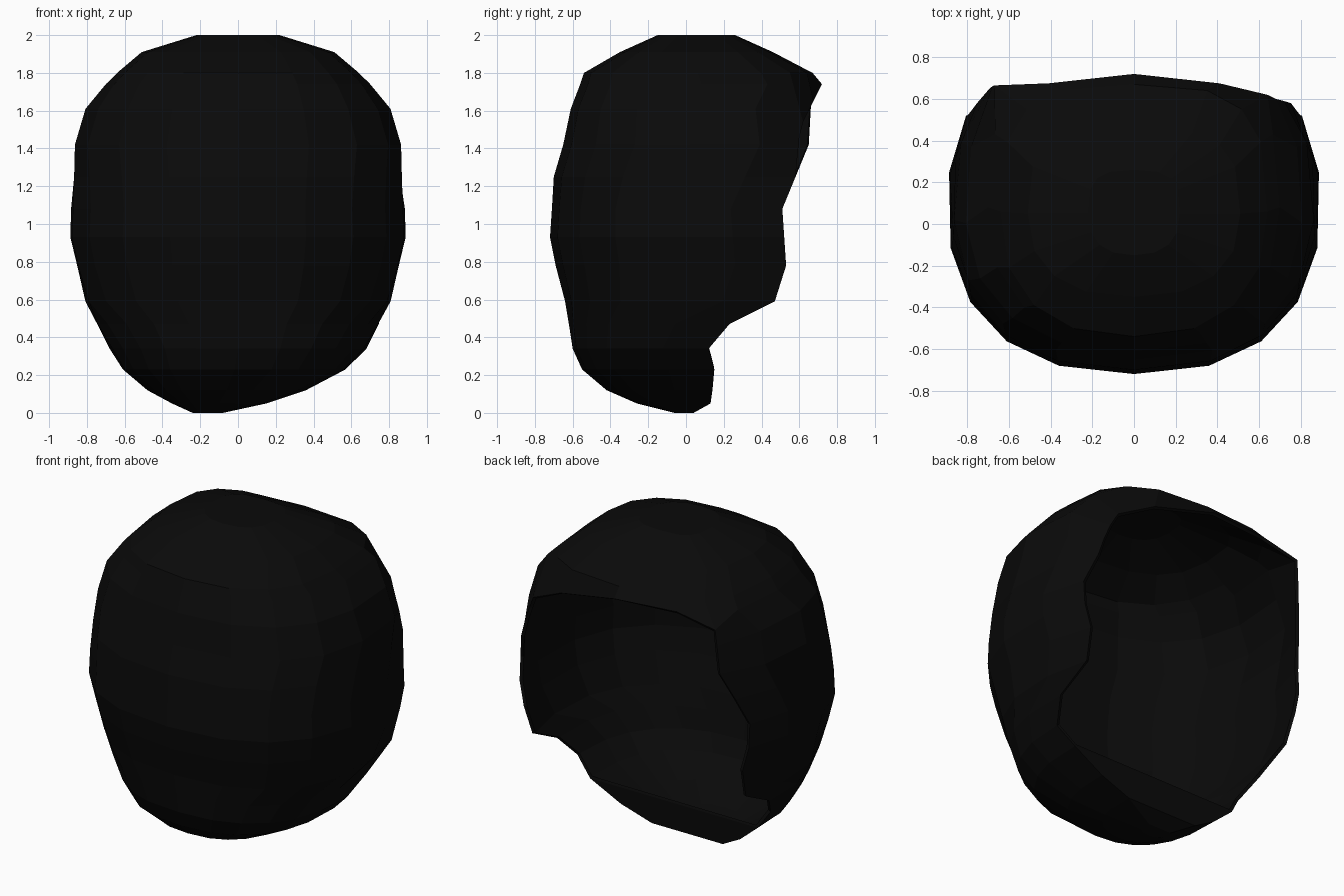
import bpy, bmesh, math

if "Cube" in bpy.data.objects:
    bpy.data.objects.remove(bpy.data.objects["Cube"])

# One flat near-black colour
black = bpy.data.materials.new("near_black")
black.diffuse_color = (0.003, 0.003, 0.003, 1)
black.use_nodes = True
black.node_tree.nodes["Principled BSDF"].inputs["Base Color"].default_value = black.diffuse_color

# Rings from crown to base: height, half width, front y, widest y, back y, x shift
# Closed rings make the crown; open rings stop at the rim y of the opening.
CLOSED = [
    (2.00, 0.22, -0.15, 0.05, 0.26, 0),
    (1.91, 0.51, -0.35, 0.05, 0.46, 0),
    (1.80, 0.64, -0.54, 0.06, 0.67, 0),
    (1.74, 0.70, -0.56, 0.08, 0.72, 0),
]
OPEN = [
    (1.61, 0.81, -0.61, 0.10, 0.63, 0),
    (1.42, 0.865, -0.65, 0.10, 0.65, 0),
    (1.25, 0.875, -0.70, 0.10, 0.58, 0),
    (1.08, 0.89, -0.71, 0.10, 0.51, 0),
    (0.93, 0.895, -0.72, 0.10, 0.52, 0),
    (0.78, 0.86, -0.69, 0.10, 0.53, 0),
    (0.59, 0.81, -0.64, 0.10, 0.47, 0),
    (0.47, 0.75, -0.62, 0.10, 0.23, 0),
    (0.34, 0.68, -0.60, 0.08, 0.12, 0),
    (0.23, 0.59, -0.55, 0.08, 0.15, -0.02),
    (0.12, 0.42, -0.42, 0.08, 0.14, -0.06),
    (0.05, 0.25, -0.26, 0.07, 0.13, -0.10),
    (0.00, 0.08, -0.06, -0.01, 0.04, -0.16),
]
HALF, RIM = 8, 6          # columns per half ring, last column kept at the opening
FRONT_N, BACK_N, CROWN_N = 2.4, 2.3, 3.2
VIRTUAL_BACK = 0.92       # back of the full curve the open rings are cut from

# Uneven fringe corners: (ring, column) -> position
CORNERS = {
    (3, 7): (0.41, 0.675, 1.65), (3, 6): (0.64, 0.62, 1.54),
    (4, 6): (0.68, 0.60, 1.46), (5, 6): (0.72, 0.59, 1.36),
    (3, -7): (-0.41, 0.675, 1.75), (3, -6): (-0.67, 0.665, 1.70),
    (4, -6): (-0.68, 0.66, 1.60),
}


def ring_point(angle, w, f, mid, back, back_n):
    """Point on a rounded-square ring; angle 0 is the front, pi the back."""
    s, c = math.sin(angle), math.cos(angle)
    n = FRONT_N if c > 0 else back_n
    x = math.copysign(abs(s) ** (2 / n), s) * w
    depth = (f - mid) if c > 0 else (back - mid)
    return x, mid + depth * abs(c) ** (2 / n)


bm = bmesh.new()
rings = []
for i, (z, w, f, mid, back, shift) in enumerate(CLOSED + OPEN):
    is_open = i >= len(CLOSED)
    if is_open:
        ratio = (back - mid) / (VIRTUAL_BACK - mid)
        end = math.pi / 2 + math.asin(ratio ** (BACK_N / 2))
        cols, step, curve_back, n = range(-RIM, RIM + 1), end / RIM, VIRTUAL_BACK, BACK_N
    else:
        cols, step, curve_back, n = range(-HALF + 1, HALF + 1), math.pi / HALF, back, CROWN_N
    ring = {}
    for k in cols:
        x, y = ring_point(k * step, w, f, mid, curve_back, n)
        ring[k] = bm.verts.new(CORNERS.get((i, k), (x + shift, y, z)))
    if not is_open:
        ring[-HALF] = ring[HALF]
    rings.append(ring)

# Walls between neighbouring rings
for up, low in zip(rings, rings[1:]):
    for k in range(-HALF, HALF):
        if all(j in r for r in (up, low) for j in (k, k + 1)):
            bm.faces.new((low[k], low[k + 1], up[k + 1], up[k]))

# Low upright wall across the open side at the base
for up, low in zip(rings[-4:], rings[-3:]):
    bm.faces.new((low[RIM], low[-RIM], up[-RIM], up[RIM]))

# Crown and base caps
bm.faces.new([rings[0][k] for k in range(-HALF + 1, HALF + 1)])
bm.faces.new([rings[-1][k] for k in range(RIM, -RIM - 1, -1)])

mesh = bpy.data.meshes.new("hair_shell")
bm.to_mesh(mesh)
bm.free()
mesh.materials.append(black)
shell = bpy.data.objects.new("hair_shell", mesh)
bpy.context.collection.objects.link(shell)

# Thin wall, thickened inward
solid = shell.modifiers.new("wall", 'SOLIDIFY')
solid.thickness = 0.02
solid.offset = -1
